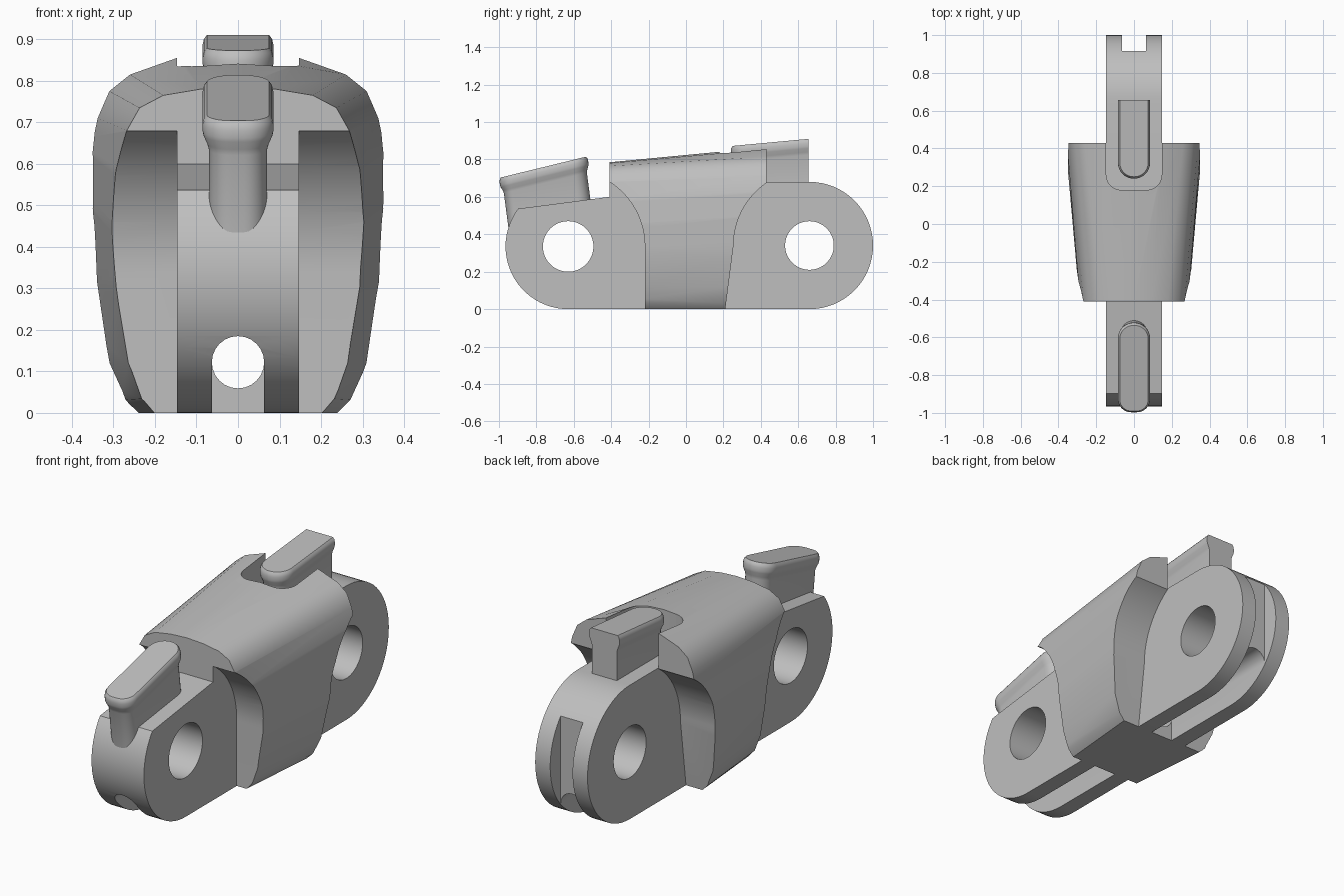
import bpy, bmesh
from math import sin, cos, pi, radians
from mathutils import Vector

cube = bpy.data.objects.get("Cube")
if cube:
    bpy.data.objects.remove(cube, do_unlink=True)

grey = bpy.data.materials.new("plain grey")
grey.use_nodes = True
colour = (0.52, 0.52, 0.52, 1)
grey.diffuse_color = colour
grey.node_tree.nodes["Principled BSDF"].inputs["Base Color"].default_value = colour


def loft(name, rings):
    """Skin a list of equal closed rings and cap both ends."""
    bm = bmesh.new()
    loops = [[bm.verts.new(p) for p in ring] for ring in rings]
    n = len(loops[0])
    for a, b in zip(loops, loops[1:]):
        for i in range(n):
            j = (i + 1) % n
            bm.faces.new((a[i], a[j], b[j], b[i]))
    bm.faces.new(loops[0])
    bm.faces.new(loops[-1])
    bmesh.ops.recalc_face_normals(bm, faces=bm.faces)
    mesh = bpy.data.meshes.new(name)
    bm.to_mesh(mesh)
    bm.free()
    mesh.materials.append(grey)
    obj = bpy.data.objects.new(name, mesh)
    bpy.context.collection.objects.link(obj)
    return obj


def side_prism(name, pts, half):
    """Extrude a (y, z) outline across x."""
    return loft(name, [[(x, y, z) for y, z in pts] for x in (-half, half)])


def arc(cy, cz, r, start, end, steps):
    angles = [radians(start + (end - start) * i / steps) for i in range(steps + 1)]
    return [(cy + r * cos(a), cz + r * sin(a)) for a in angles]


def box(name, x, y0, y1, z0, z1):
    return side_prism(name, [(y0, z0), (y1, z0), (y1, z1), (y0, z1)], x)


def combine(target, other, operation):
    mod = target.modifiers.new(operation, 'BOOLEAN')
    mod.operation = operation
    mod.solver = 'EXACT'
    mod.object = other
    bpy.context.view_layer.objects.active = target
    bpy.ops.object.modifier_apply(modifier=mod.name)
    bpy.data.objects.remove(other, do_unlink=True)


def finish(obj):
    bpy.ops.object.select_all(action='DESELECT')
    obj.select_set(True)
    bpy.context.view_layer.objects.active = obj
    bpy.ops.object.shade_smooth_by_angle(angle=radians(32))


# Joint centres in (y, z)
FRONT = (-0.63, 0.335)
BACK = (0.66, 0.34)

# Tapered outer shell: half sections at the front and back, mirrored
front_half = [(.185, 0), (.215, .035), (.245, .12), (.275, .3), (.288, .45), (.285, .58),
              (.268, .68), (.237, .735), (.18, .765), (.09, .78)]
back_half = [(.258, 0), (.29, .03), (.33, .12), (.357, .32), (.363, .5), (.355, .63),
             (.338, .71), (.31, .775), (.26, .815), (.147, .855)]


def section(half, y, top):
    right = [(x, y, z) for x, z in half]
    left = [(-x, y, z) for x, z in reversed(half)]
    return right + [(0, y, top)] + left


body = loft("link_body", [section(front_half, -.41, .785), section(back_half, .43, .865)])

# Clearance for the neighbouring joints
front_bore = [(-1.2, -.1), (-.22, -.1)] + arc(*FRONT, .41, 0, 57, 16) + [(-1.2, .679)]
back_bore = [(1.2, -.1), (.197, -.1), (.21, 0)] + arc(*BACK, .406, 180, 123, 16) + [(1.2, .68)]
for outline in (front_bore, back_bore):
    combine(body, side_prism("clearance", outline, .6), 'DIFFERENCE')

# Round-cornered notch in the shell top
W = .147
notch = arc(W - .08, .26, .08, 0, -90, 8) + arc(-W + .08, .26, .08, -90, -180, 8)
notch += [(-W, 1.2), (W, 1.2)]
combine(body, loft("notch", [[(x, y, z) for x, y in notch] for z in (.678, 1.1)]), 'DIFFERENCE')

# Central plate with a rounded lug at each end
plate = arc(*FRONT, .335, 143, 270, 24) + arc(*BACK, .34, -90, 90, 32)
plate += [(.15, .68), (0, .7), (-.41, .7), (-.41, .6)]
combine(body, side_prism("plate", plate, W), 'UNION')

# Pin holes
for centre, radius in ((FRONT, .135), (BACK, .13)):
    combine(body, side_prism("pin_hole", arc(*centre, radius, 0, 354.375, 63), .6), 'DIFFERENCE')

# Lengthwise channel, open underneath both lugs, and the slot in the back end
S = .063
channel = arc(0, .122, S, 0, 345, 23)
combine(body, loft("channel", [[(x, y, z) for x, z in channel] for y in (-1.3, 1.3)]), 'DIFFERENCE')
for y0, y1, z1 in ((-1.3, -.22, .122), (.21, 1.3, .122), (.915, 1.3, .9)):
    combine(body, box("slot", S, y0, y1, -.1, z1), 'DIFFERENCE')
finish(body)


# Knobs: a stem that flares into a bevelled head
def knob(name, origin, tilt, lean, length, near_r, far_r, depth):
    along = Vector((0, cos(tilt), sin(tilt)))
    up = Vector((0, -sin(lean), cos(lean)))
    half, steps = .07, 8

    def ring(grow, level):
        pts = []
        corners = ((1, near_r, -90), (1, far_r, 0), (-1, far_r, 90), (-1, near_r, 180))
        for side, r, start in corners:
            near = start in (-90, 180)
            cx = side * (half - r)
            cu = r if near else length - r
            if r == 0:
                # square end stays flush
                pts.append((cx + side * grow, cu))
            else:
                pts += arc(cx, cu, r + grow, start, start + 90, steps)
        base = Vector(origin) + up * level
        # drop points that coincide where two arcs meet
        clean = [p for i, p in enumerate(pts)
                 if (Vector(p) - Vector(pts[i - 1])).length > 1e-5]
        return [base + Vector((x, 0, 0)) + along * u for x, u in clean]

    levels = ((0, -depth), (0, -.085), (.004, -.07), (.013, -.05), (.015, -.04),
              (.015, -.022), (.012, -.009), (.005, 0))
    finish(loft(name, [ring(g, w) for g, w in levels]))


knob("front_knob", (0, -.985, .705), radians(13.7), radians(7.5), .457, .055, .069, .29)
knob("back_knob", (0, .255, .873), radians(5.3), 0, .402, .069, 0, .24)
